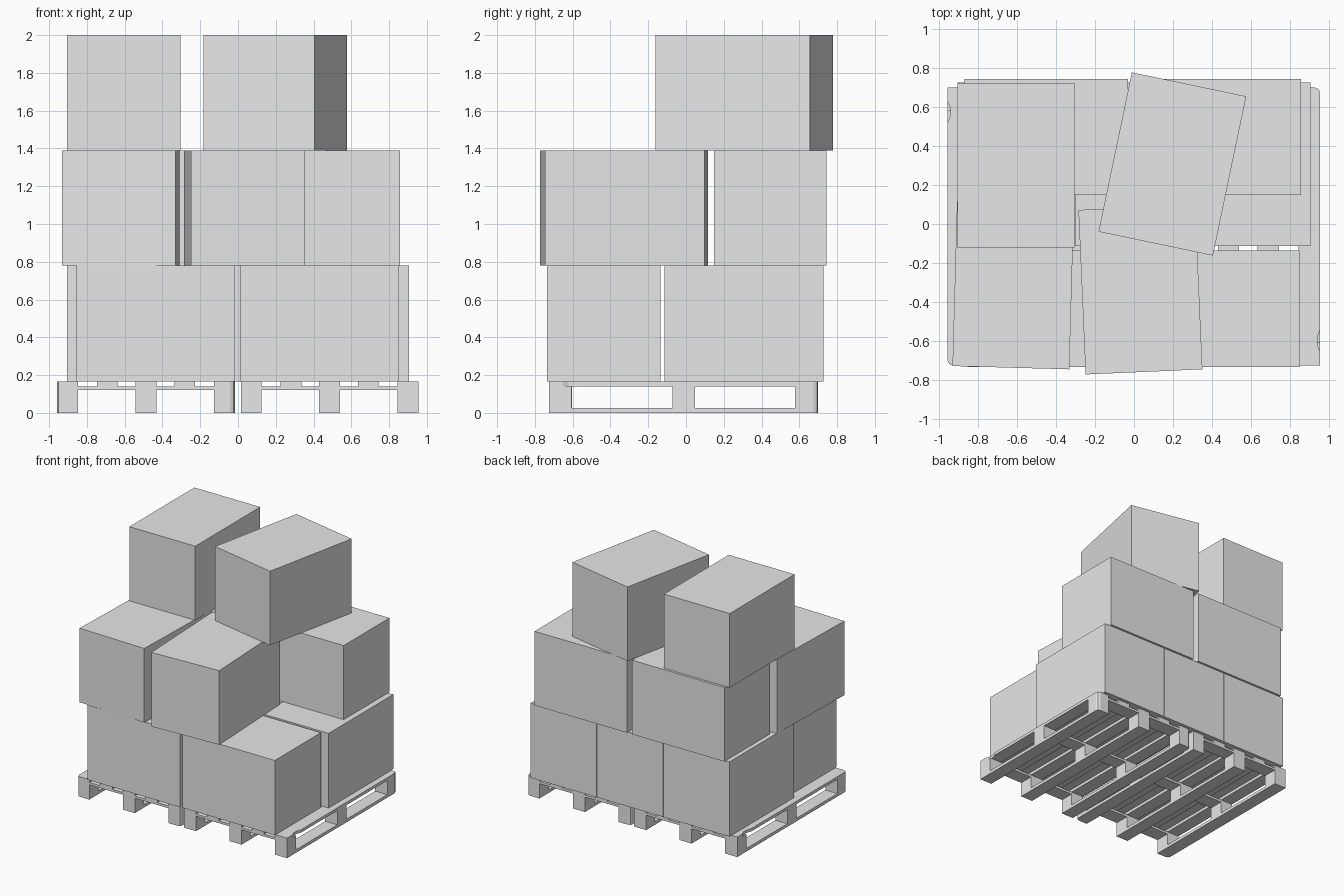
import bpy, bmesh, math
from mathutils import Matrix

if "Cube" in bpy.data.objects:
    bpy.data.objects.remove(bpy.data.objects["Cube"])

grey = bpy.data.materials.new("plain grey")
grey.diffuse_color = (0.8, 0.8, 0.8, 1)
grey.use_nodes = True
grey.node_tree.nodes["Principled BSDF"].inputs["Base Color"].default_value = grey.diffuse_color


def finish(name, bm):
    bmesh.ops.recalc_face_normals(bm, faces=bm.faces)
    mesh = bpy.data.meshes.new(name)
    bm.to_mesh(mesh)
    bm.free()
    mesh.materials.append(grey)
    obj = bpy.data.objects.new(name, mesh)
    bpy.context.collection.objects.link(obj)
    return obj


def carton(name, center, size, z0, z1, angle=0):
    bm = bmesh.new()
    bmesh.ops.create_cube(bm, size=1)
    bmesh.ops.scale(bm, vec=(size[0], size[1], z1 - z0), verts=bm.verts)
    obj = finish(name, bm)
    obj.location = (center[0], center[1], (z0 + z1) / 2)
    obj.rotation_euler.z = math.radians(angle)


def prism(bm, outline, z0, z1):
    """Extrude a plan outline between two heights."""
    face = bm.faces.new([bm.verts.new((x, y, z0)) for x, y in outline])
    ext = bmesh.ops.extrude_face_region(bm, geom=[face])
    new = [v for v in ext["geom"] if isinstance(v, bmesh.types.BMVert)]
    bmesh.ops.translate(bm, vec=(0, 0, z1 - z0), verts=new)


def rect(x0, x1, y0, y1):
    return [(x0, y0), (x1, y0), (x1, y1), (x0, y1)]


# Pallet, centred on its own origin; the +y corners are clipped
W, L, C = 0.47, 0.7125, 0.025
RUNNERS = [(-W, -0.36), (-0.055, 0.055), (0.36, W)]
BLOCKS = [(-L, -0.595), (-0.06, 0.06), (0.59, L)]


def clipped(x0, x1, y0, y1):
    if y1 < L:
        return rect(x0, x1, y0, y1)
    pts = [(x0, y0), (x1, y0)]
    pts += [(x1, y1 - C), (x1 - C * 0.3, y1 - C * 0.3), (x1 - C, y1)] if x1 == W else [(x1, y1)]
    pts += [(x0 + C, y1), (x0 + C * 0.3, y1 - C * 0.3), (x0, y1 - C)] if x0 == -W else [(x0, y1)]
    return pts


def pallet(name, center, turn):
    bm = bmesh.new()
    # bottom runners and blocks
    for x0, x1 in RUNNERS:
        prism(bm, clipped(x0, x1, -L, L), 0, 0.025)
        for y0, y1 in BLOCKS:
            prism(bm, clipped(x0, x1, y0, y1), 0.025, 0.122)
    # cross boards
    for y0, y1 in BLOCKS:
        prism(bm, clipped(-W, W, y0, y1), 0.122, 0.141)
    # deck boards, the outer right one with a chipped edge
    for x0, x1 in RUNNERS + [(-0.26, -0.15), (0.15, 0.26)]:
        outline = clipped(x0, x1, -L, L)
        if x1 == W:
            outline[2:2] = [(W, -0.64), (W - 0.014, -0.61),
                            (W - 0.014, -0.57), (W, -0.53)]
        prism(bm, outline, 0.141, 0.165)
    bm.transform(Matrix.Rotation(turn, 4, "Z"))
    obj = finish(name, bm)
    obj.location = (center[0], center[1], 0)


pallet("right_pallet", (0.485, -0.0125), 0)
pallet("left_pallet", (-0.487, -0.0125), math.pi)

# Bottom layer: two cartons lengthwise in front, three crosswise behind
Z = [0.165, 0.78, 1.39, 2.0]
for side, x in (("left", -0.435), ("right", 0.43)):
    carton(f"bottom_front_{side}_carton", (x, -0.435), (0.84, 0.6), Z[0], Z[1])
for side, x in (("left", -0.605), ("middle", 0), ("right", 0.605)):
    carton(f"bottom_back_{side}_carton", (x, 0.307), (0.6, 0.84), Z[0], Z[1])

# Middle layer: two askew in front, two lengthwise behind
carton("middle_front_left_carton", (-0.62, -0.315), (0.6, 0.845), Z[1], Z[2], -1.6)
carton("middle_front_centre_carton", (0.033, -0.337), (0.6, 0.845), Z[1], Z[2], 2.5)
for side, x in (("left", -0.45), ("right", 0.438)):
    carton(f"middle_back_{side}_carton", (x, 0.447), (0.84, 0.595), Z[1], Z[2])

# Top layer: one straight, one turned
carton("top_left_carton", (-0.605, 0.302), (0.6, 0.845), Z[2], Z[3])
carton("top_right_carton", (0.197, 0.308), (0.6, 0.835), Z[2], Z[3], -11.8)
